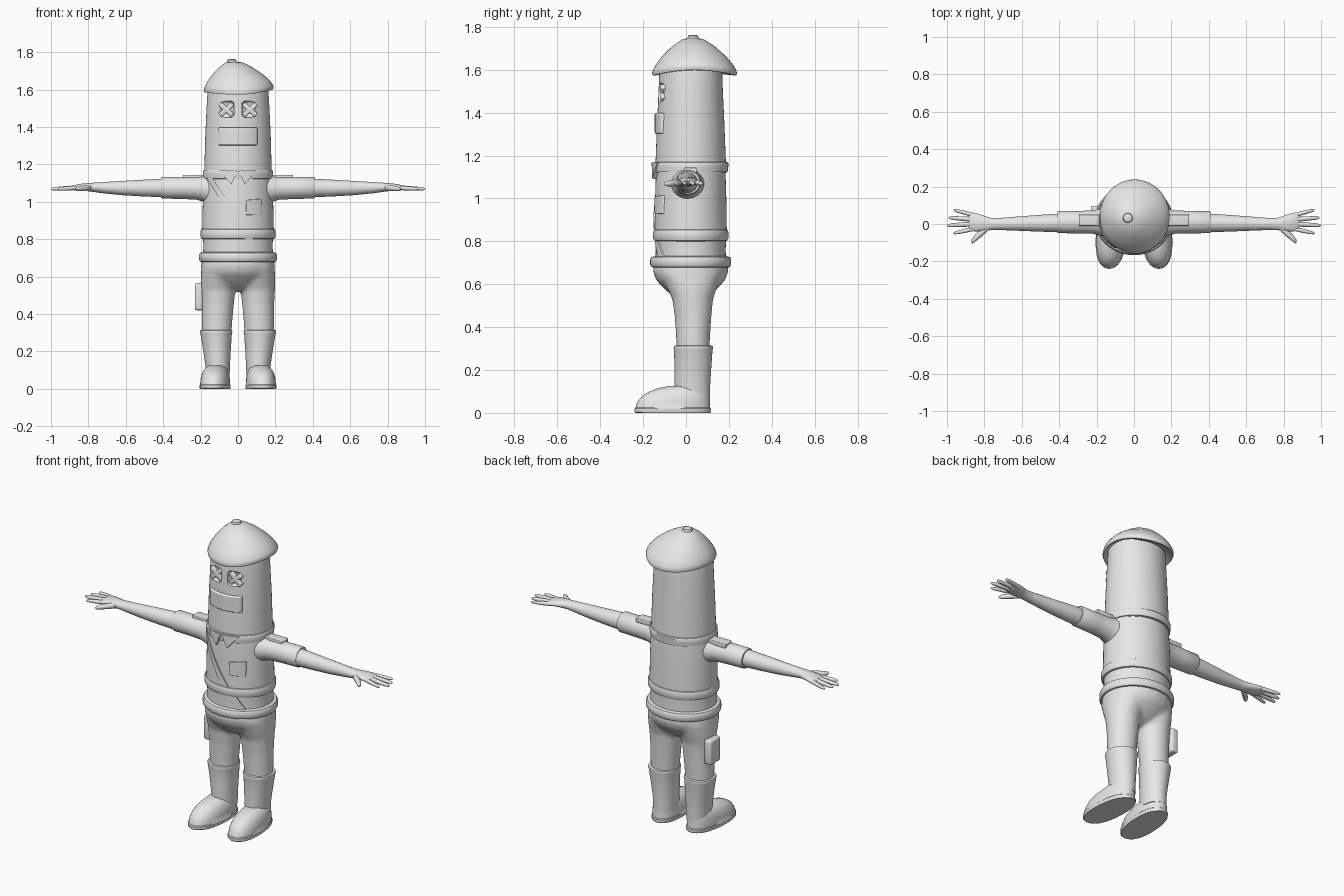
import bpy, bmesh, math
from mathutils import Vector, Matrix

if "Cube" in bpy.data.objects:
    bpy.data.objects.remove(bpy.data.objects["Cube"])

GREY = bpy.data.materials.new("plain_grey")
GREY.diffuse_color = (0.8, 0.8, 0.8, 1)
GREY.use_nodes = True
GREY.node_tree.nodes["Principled BSDF"].inputs["Base Color"].default_value = GREY.diffuse_color
CY = 0.022  # depth of the body axis


def finish(name, bm, mirror=False, bevel=0, voxel=0, cut=None, angle=35):
    """Turn a bmesh into a shaded object with its modifiers applied."""
    bmesh.ops.recalc_face_normals(bm, faces=bm.faces)
    me = bpy.data.meshes.new(name)
    bm.to_mesh(me)
    bm.free()
    ob = bpy.data.objects.new(name, me)
    bpy.context.collection.objects.link(ob)
    me.materials.append(GREY)
    bpy.ops.object.select_all(action='DESELECT')
    ob.select_set(True)
    bpy.context.view_layer.objects.active = ob
    if voxel:
        m = ob.modifiers.new("fuse", 'REMESH')
        m.mode, m.voxel_size = 'VOXEL', voxel
        s = ob.modifiers.new("soften", 'SMOOTH')
        s.factor, s.iterations = 0.5, 10
    if bevel:
        m = ob.modifiers.new("round", 'BEVEL')
        m.width, m.segments, m.limit_method = bevel, 3, 'ANGLE'
        m.angle_limit = math.radians(40)
    if cut:
        m = ob.modifiers.new("cut", 'BOOLEAN')
        m.operation, m.solver, m.object = 'DIFFERENCE', 'EXACT', cut
    if mirror:
        m = ob.modifiers.new("mirror", 'MIRROR')
        m.use_clip = False
        m.use_mirror_merge = False
    for m in list(ob.modifiers):
        bpy.ops.object.modifier_apply(modifier=m.name)
    bpy.ops.object.shade_smooth_by_angle(angle=math.radians(angle))
    return ob


def loft(bm, rings, axis='Z', n=40):
    """Skin ellipses (cx, cy, cz, a, b); a, b are x, y radii (Z) or y, z radii (X)."""
    loops = []
    for cx, cy, cz, a, b in rings:
        row = []
        for i in range(n):
            t = 2 * math.pi * i / n
            u, v = a * math.cos(t), b * math.sin(t)
            p = (cx + u, cy + v, cz) if axis == 'Z' else (cx, cy + u, cz + v)
            row.append(bm.verts.new(p))
        loops.append(row)
    for r0, r1 in zip(loops, loops[1:]):
        for i in range(n):
            j = (i + 1) % n
            bm.faces.new((r0[i], r0[j], r1[j], r1[i]))
    bm.faces.new(loops[0][::-1])
    bm.faces.new(loops[-1])
    return bm


def body(name, prof, **kw):
    """Upright body part from (z, x radius, y radius)."""
    return finish(name, loft(bmesh.new(), [(0, CY, z, a, b) for z, a, b in prof], n=56), **kw)


def box(bm, c, s, rot=0):
    """Box with centre and size, turned about the y axis."""
    m = Matrix.Translation(c) @ Matrix.Rotation(rot, 4, 'Y') @ Matrix.Diagonal((*s, 1))
    bmesh.ops.create_cube(bm, size=1, matrix=m)
    return bm


def patch(name, quad, rx, ry, t, n=14, **kw):
    """Plate on the front of an elliptic body; quad is four (x, z) corners."""
    a, b, c, d = [Vector(q) for q in quad]
    bm = bmesh.new()
    grid = {}
    for i in range(n + 1):
        for j in range(n + 1):
            u, v = i / n, j / n
            p = a.lerp(b, u).lerp(d.lerp(c, u), v)
            y = CY - ry * math.sqrt(max(0.02, 1 - (p.x / rx) ** 2))
            grid[i, j] = bm.verts.new((p.x, y - t, p.y))
    faces = [bm.faces.new((grid[i, j], grid[i + 1, j], grid[i + 1, j + 1], grid[i, j + 1]))
             for i in range(n) for j in range(n)]
    bmesh.ops.recalc_face_normals(bm, faces=faces)
    back = bmesh.ops.duplicate(bm, geom=bm.verts[:] + bm.edges[:] + bm.faces[:])
    vmap = back["vert_map"]
    for v in grid.values():
        vmap[v].co.y += t + 0.015
    rim = ([grid[i, 0] for i in range(n)] + [grid[n, j] for j in range(n)]
           + [grid[i, n] for i in range(n, 0, -1)] + [grid[0, j] for j in range(n, 0, -1)])
    for p, q in zip(rim, rim[1:] + rim[:1]):
        bm.faces.new((p, q, vmap[q], vmap[p]))
    return finish(name, bm, **kw)


# Head with sunken square eye sockets
sockets = bmesh.new()
for s in (-1, 1):
    box(sockets, (s * 0.063, -0.15, 1.495), (0.085, 0.10, 0.088))
socket_cutter = finish("socket_cutter", sockets, bevel=0.018)
socket_cutter.hide_render = True
body("head", [(1.12, .181, .166), (1.17, .180, .164), (1.35, .175, .157), (1.5, .168, .150),
              (1.60, .162, .146), (1.64, .155, .14)], cut=socket_cutter)
bpy.data.objects.remove(socket_cutter)

# Crossed eyes and mouth
eyes = bmesh.new()
for s in (-1, 1):
    for r, d in ((math.radians(42), 0), (math.radians(-42), 0.001)):
        box(eyes, (s * 0.063, -0.105 + d, 1.493), (0.092, 0.03, 0.026), r)
finish("crossed_eyes", eyes, bevel=0.005)
patch("mouth", [(-.105, 1.302), (.103, 1.302), (.103, 1.398), (-.105, 1.398)],
      .176, .157, .011, bevel=0.012)

# Beret: rings sliding from an off-centre crown to a wavy rim
hat = bmesh.new()
rows = []
N = 56
for f, z in ((.04, 1.75), (.25, 1.743), (.5, 1.71), (.75, 1.664), (.9, 1.627), (.98, 1.6),
             (1, 1.585), (.98, 1.573), (.93, 1.574), (.8, 1.6)):
    row = []
    for i in range(N):
        t = 2 * math.pi * i / N
        c, s = math.cos(t), math.sin(t)
        side = f ** 2 * c * c * (0.028 if c > 0 else 0.012)
        row.append(hat.verts.new((-.03 + .034 * f + .187 * f * c, .03 + .01 * f + .198 * f * s, z + side)))
    rows.append(row)
for r0, r1 in zip(rows, rows[1:]):
    for i in range(N):
        hat.faces.new((r0[i], r0[(i + 1) % N], r1[(i + 1) % N], r1[i]))
hat.faces.new(rows[0])
hat.faces.new(rows[-1])
finish("beret", hat, angle=60)
finish("beret_stem", loft(bmesh.new(), [(-.033, .033, z, r, r) for z, r in
       ((1.73, .03), (1.75, .026), (1.759, .023), (1.762, .017))], n=20))

# Jacket, collar, hem, shirt and belt
body("jacket", [(.82, .192, .169), (.87, .191, .168), (1.0, .188, .166), (1.1, .184, .163), (1.15, .180, .160)])
body("collar", [(1.122, .180, .160), (1.124, .186, .172), (1.145, .188, .175), (1.163, .187, .176),
                (1.169, .184, .172), (1.171, .176, .160)])
body("jacket_hem", [(.800, .185, .160), (.803, .196, .170), (.815, .201, .176), (.840, .201, .176),
                    (.852, .197, .172), (.857, .188, .164)])
body("shirt", [(.70, .188, .165), (.76, .185, .163), (.82, .187, .165)])
body("belt", [(.677, .186, .165), (.680, .202, .182), (.690, .209, .189), (.715, .209, .189),
              (.727, .203, .183), (.731, .186, .165)])
patch("collar_flap", [(.1, 1.167), (.068, 1.13), (.035, 1.092), (.004, 1.167)], .188, .176, .006, mirror=True)

# Sash across the chest, and chest pocket
patch("sash_upper", [(-.165, 1.125), (-.135, 1.125), (.038, .858), (-.005, .858)], .188, .167, .006)
patch("sash_lower", [(.035, .803), (.08, .803), (.125, .73), (.08, .73)], .186, .164, .006)
patch("chest_pocket", [(.042, .93), (.125, .928), (.127, 1.015), (.045, 1.01)], .189, .167, .008, bevel=0.003)

# Trousers: hips and two legs fused into one soft surface
trousers = bmesh.new()
loft(trousers, [(0, CY, z, a, b) for z, a, b in
     ((.72, .19, .168), (.66, .197, .176), (.62, .192, .162), (.58, .16, .125), (.545, .1, .085), (.525, .04, .05))])
for s in (-1, 1):
    loft(trousers, [(s * x, y, z, a, b) for x, y, z, a, b in
         ((.113, .033, .27, .078, .076), (.113, .033, .33, .080, .078), (.108, .033, .45, .086, .086),
          (.106, .031, .53, .092, .095), (.102, .028, .58, .098, .115), (.097, CY, .65, .099, .14))])
finish("trousers", trousers, voxel=0.011)

# Thigh pouch
finish("thigh_pouch", box(bmesh.new(), (-.208, .05, .492), (.046, .095, .145)), bevel=0.012)

# Boots: shaft with cuff, and a long foot turned slightly outward
finish("boot_shaft", loft(bmesh.new(), [(.109, .03, .06, .064, .082), (.109, .03, .13, .066, .083),
       (.112, .032, .2, .073, .085), (.117, .034, .295, .084, .090), (.117, .034, .305, .087, .092),
       (.117, .034, .312, .085, .090), (.117, .034, .314, .076, .080)]), mirror=True)
foot = bmesh.new()
loft(foot, [(.122, (y0 + y1) / 2, z, a, (y1 - y0) / 2) for z, y0, y1, a in
     ((0, -.236, .114, .080), (.004, -.240, .117, .082), (.020, -.240, .117, .082), (.024, -.235, .113, .079),
      (.05, -.228, .112, .078), (.08, -.203, .110, .072), (.10, -.17, .108, .063),
      (.115, -.13, .105, .051), (.125, -.08, .10, .037))])
for v in foot.verts:
    # broaden the ellipse into a blunt sole and splay the toe
    w = abs(v.co.y + .06) / .178
    v.co.x = .122 + (v.co.x - .122) * (1 + .2 * min(w, 1) ** 2) - .06 * (v.co.y + .06)
finish("boot_foot", foot, mirror=True)

# Sleeves, shoulder straps and arms
finish("sleeve", loft(bmesh.new(), [(.13, .01, 1.065, .085, .085), (.18, .01, 1.068, .072, .070),
       (.22, .01, 1.072, .062, .061), (.3, .01, 1.074, .060, .059), (.405, .01, 1.075, .059, .058),
       (.411, .01, 1.075, .055, .054), (.411, .009, 1.075, .044, .044)], 'X', 32), mirror=True)
finish("shoulder_strap", box(bmesh.new(), (.23, .02, 1.13), (.13, .06, .028)), mirror=True, bevel=0.004)
finish("forearm_and_palm", loft(bmesh.new(), [(.39, .006, 1.074, .050, .050), (.5, .004, 1.073, .045, .045),
       (.62, .002, 1.073, .038, .038), (.72, .0, 1.075, .032, .030), (.77, .0, 1.077, .033, .025),
       (.81, .004, 1.078, .043, .021), (.85, .010, 1.077, .050, .018), (.875, .012, 1.075, .047, .014),
       (.885, .012, 1.074, .036, .008)], 'X', 32), mirror=True)

# Fingers and thumb: tapered tubes from (base x, base y) to (tip x, tip y)
fingers = bmesh.new()
for x0, y0, x1, y1, r in ((.85, .046, .965, .075, .012), (.86, .024, .992, .034, .013),
                          (.86, .0, 1.0, -.008, .013), (.85, -.024, .965, -.050, .012),
                          (.785, -.018, .870, -.095, .017)):
    k = 1.35 if r > .015 else 1
    loft(fingers, [(x0 + (x1 - x0) * t, y0 + (y1 - y0) * t, 1.075 - .007 * t, r * q * k, r * q)
                   for t, q in ((0, 1), (.4, .95), (.8, .78), (.95, .55), (1, .2))], 'X', 14)
finish("fingers", fingers, mirror=True, angle=60)
